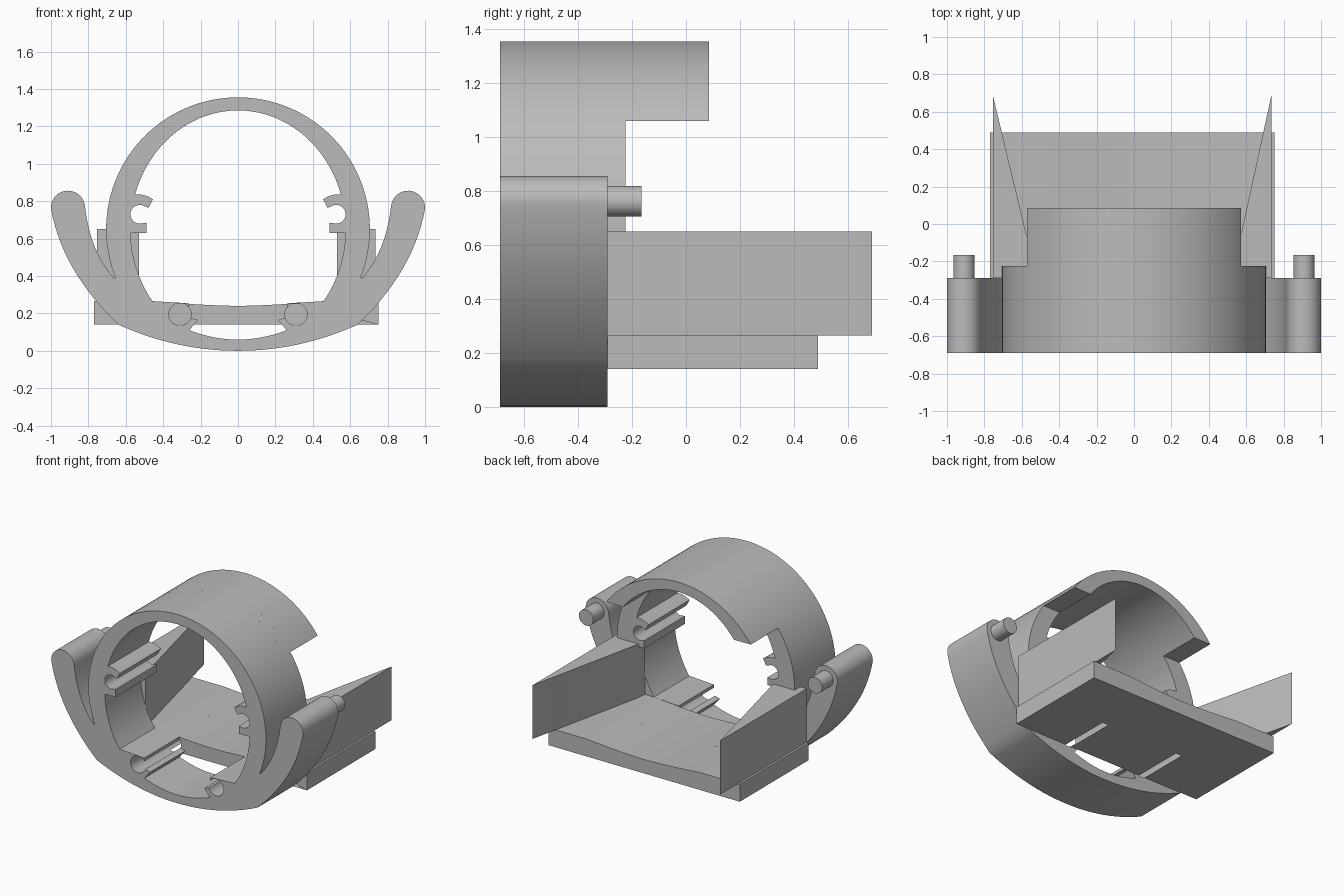
import bpy, bmesh
from math import sin, cos, radians, pi

if "Cube" in bpy.data.objects:
    bpy.data.objects.remove(bpy.data.objects["Cube"], do_unlink=True)

GREY = (0.5, 0.5, 0.5, 1)
mat = bpy.data.materials.new("plain grey")
mat.use_nodes = True
mat.diffuse_color = GREY
mat.node_tree.nodes["Principled BSDF"].inputs["Base Color"].default_value = GREY


def arc(cx, cz, rx, rz, a0, a1, n):
    angles = [radians(a0 + (a1 - a0) * i / n) for i in range(n + 1)]
    return [(cx + rx * cos(a), cz + rz * sin(a)) for a in angles]


def bend(a, b, c, n=14):
    """Quadratic curve from a to c, pulled towards b."""
    ts = [i / n for i in range(n + 1)]
    return [tuple((1 - t) ** 2 * p + 2 * t * (1 - t) * q + t * t * r
                  for p, q, r in zip(a, b, c)) for t in ts]


def chain(half):
    """Mirror a half outline that starts on the centre line."""
    return [(-x, z) for x, z in reversed(half[1:])] + half


def loop(half):
    """Mirror a half outline that starts and ends on the centre line."""
    return chain(half)[:-1]


def finish(ob, name):
    ob.name = name
    ob.data.materials.clear()
    ob.data.materials.append(mat)
    bpy.ops.object.shade_smooth_by_angle(angle=radians(30))


def prism(name, outlines, lo, hi, upright=True):
    """Extrude outlines along y (upright) or along z; inner ones become holes."""
    cu = bpy.data.curves.new(name, 'CURVE')
    cu.dimensions = '2D'
    cu.fill_mode = 'BOTH'
    cu.extrude = (hi - lo) / 2
    for pts in outlines:
        sp = cu.splines.new('POLY')
        clean = [p for i, p in enumerate(pts)
                 if abs(p[0] - pts[i - 1][0]) + abs(p[1] - pts[i - 1][1]) > 1e-5]
        sp.points.add(len(clean) - 1)
        for v, p in zip(sp.points, clean):
            v.co = (p[0], p[1], 0, 1)
        sp.use_cyclic_u = True
    ob = bpy.data.objects.new(name, cu)
    bpy.context.collection.objects.link(ob)
    mid = (lo + hi) / 2
    ob.location = (0, mid, 0) if upright else (0, 0, mid)
    ob.rotation_euler.x = pi / 2 if upright else 0
    bpy.ops.object.select_all(action='DESELECT')
    ob.select_set(True)
    bpy.context.view_layer.objects.active = ob
    bpy.ops.object.convert(target='MESH')
    ob = bpy.context.object
    bm = bmesh.new()
    bm.from_mesh(ob.data)
    bmesh.ops.remove_doubles(bm, verts=bm.verts, dist=1e-5)
    bmesh.ops.recalc_face_normals(bm, faces=bm.faces)
    bm.to_mesh(ob.data)
    bm.free()
    finish(ob, name)
    return ob


FRONT, BODY_BACK, COLLAR_BACK, HOOD_BACK = -0.69, -0.29, -0.225, 0.085
RING_Z, R = 0.65, 0.705
RX, RZ = 0.575, 0.635          # inner opening of the ring

# Outer half outline: ring, horn-shaped arm, rounded belly
outer = arc(0, RING_Z, R, R, 90, -21.6, 48)
outer += bend((0.66, 0.385), (0.79, 0.53), (0.818, 0.77))
outer += arc(0.909, 0.765, 0.091, 0.091, 176, 0, 20)
outer += bend((1.0, 0.76), (0.94, 0.425), (0.64, 0.14))
outer += bend((0.64, 0.14), (0.33, 0), (0, 0))[1:]

# Inner half outline, upper part: ring wall and side clip
upper = arc(0, RING_Z, RX, RZ, 90, 17, 40)
upper += [(0.515, 0.835), (0.485, 0.827), (0.455, 0.81), (0.478, 0.765)]
upper += arc(0.525, 0.73, 0.05, 0.05, 125, -110, 24)
upper += [(0.49, 0.685), (0.49, 0.63)]

# Inner half outline, lower part: ring wall, floor clip and belly slot
HOLE = (0.31, 0.195, 0.06, 0.06)
lower = arc(0, RING_Z, RX, RZ, -1.8, -37.3, 18)
lower += [(0.262, 0.254)] + arc(*HOLE, 143, -162, 28)
lower += [(0.215, 0.165)] + bend((0.26, 0.11), (0.13, 0.06), (0, 0.06))

prism("ring_body", [loop(outer), loop(upper + lower)], FRONT, BODY_BACK)

# Half collar behind the body, and the longer hood on top
collar_out = chain(arc(0, RING_Z, R, R, 90, 0, 40))
collar_in = chain(upper + [(RX, 0.63), (RX, RING_Z)])
prism("ring_collar", [collar_out + collar_in[::-1]], BODY_BACK, COLLAR_BACK)
hood_out = chain(arc(0, RING_Z, R, R, 90, 35.6, 28))
hood_in = chain(arc(0, RING_Z, RX, RZ, 90, 40.2, 28))
prism("ring_hood", [hood_out + hood_in[::-1]], COLLAR_BACK, HOOD_BACK)

# Base plate with a shallow dished top; the front part has two open channels
top = bend((0, 0.24), (0.2, 0.243), (0.45, 0.265), 8) + [(0.76, 0.265), (0.76, 0.14)]


def shifted(pts):
    return [(x - 0.01 if abs(x) > 0.7 else x, z) for x, z in pts]


channel = arc(*HOLE, -66.4, 246.4, 28)
prism("base_plate_front", [shifted(loop(top + channel + [(0, 0.14)]))], BODY_BACK, 0.08)
prism("base_plate_rear", [shifted(loop(top + [(0, 0.14)]))], 0.08, 0.49)

# Tapered side wings and arm pegs
for side, tag, edge in ((1, "left", 0.735), (-1, "right", 0.755)):
    plan = [(side * edge, 0.69), (side * edge, BODY_BACK),
            (side * 0.53, BODY_BACK), (side * 0.535, COLLAR_BACK)]
    prism(tag + "_wing", [plan], 0.265, 0.65, upright=False)
    bpy.ops.mesh.primitive_cylinder_add(vertices=40, radius=0.057, depth=0.185,
                                        location=(side * 0.909, -0.2575, 0.762),
                                        rotation=(pi / 2, 0, 0))
    finish(bpy.context.object, tag + "_arm_peg")
